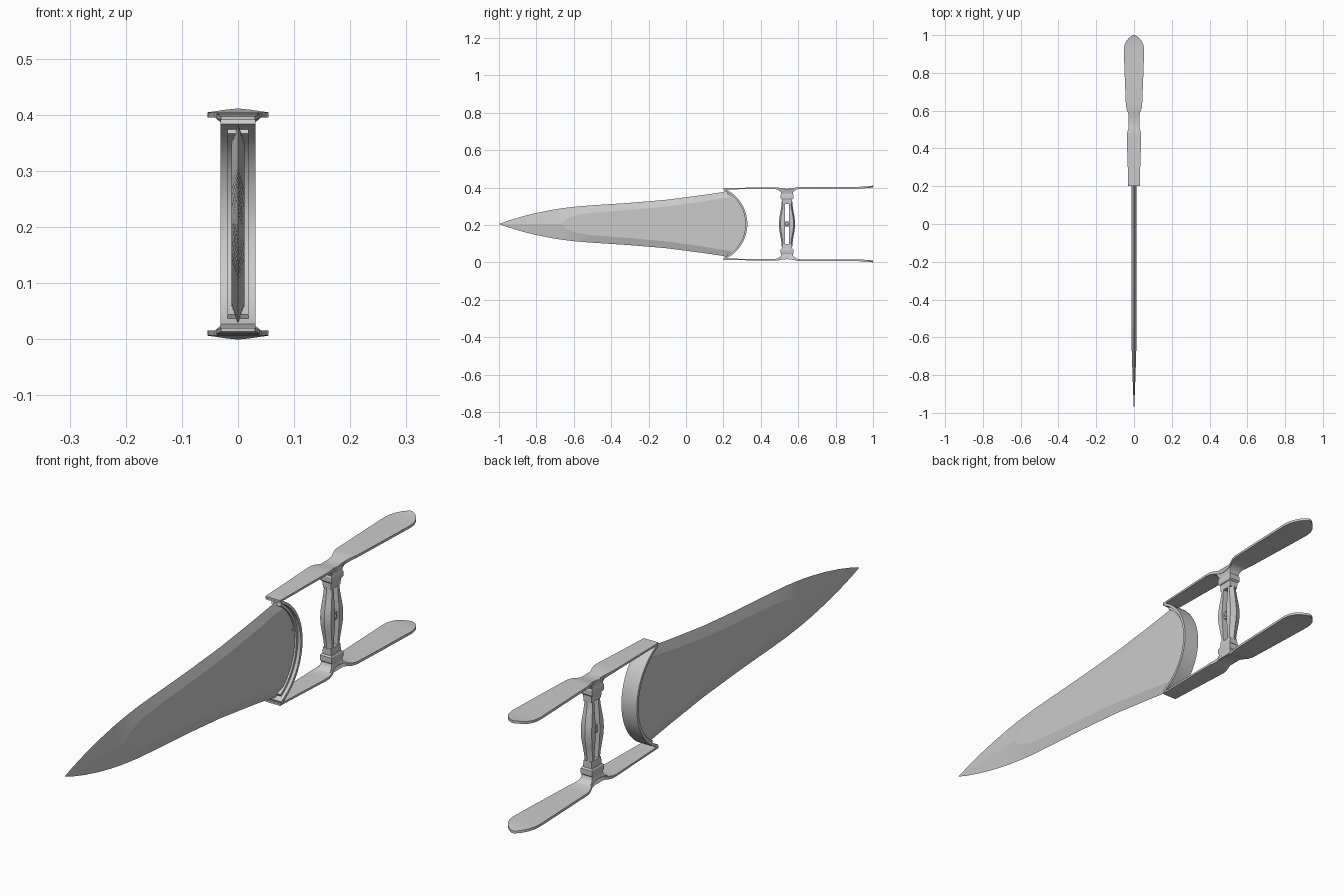
import bpy, bmesh, math

if "Cube" in bpy.data.objects:
    bpy.data.objects.remove(bpy.data.objects["Cube"])

CZ = 0.2055          # mid height, mirror plane of the whole dagger
HY = 0.54            # y of the grip


def loft(name, rings, origin, mirror=(False, False, False), angle=30):
    """Skin equal-length rings of points, cap the ends, optionally mirror about origin."""
    bm = bmesh.new()
    vs = [[bm.verts.new(p) for p in r] for r in rings]
    n = len(rings[0])
    for a, b in zip(vs, vs[1:]):
        for i in range(n):
            j = (i + 1) % n
            bm.faces.new((a[i], a[j], b[j], b[i]))
    bm.faces.new(vs[0])
    bm.faces.new(vs[-1])
    bmesh.ops.remove_doubles(bm, verts=bm.verts, dist=1e-5)
    bmesh.ops.recalc_face_normals(bm, faces=bm.faces)
    me = bpy.data.meshes.new(name)
    bm.to_mesh(me)
    bm.free()
    ob = bpy.data.objects.new(name, me)
    ob.location = origin
    bpy.context.collection.objects.link(ob)
    if any(mirror):
        m = ob.modifiers.new("Mirror", 'MIRROR')
        m.use_axis = mirror
        m.use_mirror_merge = False
    bpy.ops.object.select_all(action='DESELECT')
    ob.select_set(True)
    bpy.context.view_layer.objects.active = ob
    bpy.ops.object.shade_smooth_by_angle(angle=math.radians(angle))
    return ob


# guard arc: circle through the bar roots, bulging towards the grip
R = 0.207
ARC_Y = 0.328 - R


def arc_y(z, r):
    return ARC_Y + math.sqrt(max(r * r - z * z, 0))


# blade: (y, half height, half thickness, flat-face fraction); last ring follows the guard
stations = [(-1.0, 0.0, 0.0, 0), (-0.95, 0.018, 0.002, 0), (-0.88, 0.039, 0.005, 0),
            (-0.8, 0.059, 0.008, 0), (-0.72, 0.075, 0.0105, 0), (-0.67, 0.083, 0.012, 0),
            (-0.64, 0.087, 0.012, 0.3), (-0.58, 0.094, 0.012, 0.52), (-0.5, 0.1, 0.012, 0.6),
            (-0.3, 0.113, 0.012, 0.67), (-0.1, 0.13, 0.012, 0.72), (0.1, 0.156, 0.012, 0.78),
            (0.2, 0.171, 0.012, 0.81), (None, 0.177, 0.012, 0.82)]
rings = []
for y, h, t, s in stations:
    ts = [s * k / 6 for k in range(-6, 7)]
    py = lambda z: arc_y(z, R - 0.008) if y is None else y
    ring = [(0, py(h), -h)] + [(t, py(k * h), k * h) for k in ts]
    ring += [(0, py(h), h)] + [(-t, py(k * h), k * h) for k in reversed(ts)]
    rings.append(ring)
loft("blade", rings, (0, 0, CZ), angle=8)


# guard: crescent strip plus a narrower bead against the blade
def crescent(name, r_out, r_in, w, a_max):
    rings = []
    for i in range(33):
        a = math.radians(-a_max + 2 * a_max * i / 32)
        c, s = math.cos(a), math.sin(a)
        rings.append([(x, ARC_Y + r * c, r * s) for x, r in
                      ((-w, r_in), (w, r_in), (w, r_out), (-w, r_out))])
    loft(name, rings, (0, 0, CZ))


crescent("guard", R, R - 0.01, 0.031, 65)
crescent("guard_bead", R - 0.005, R - 0.019, 0.019, 59)

# side bars: (y, half width, outer z, inner z) relative to mid height
bar = [(0.2, 0.030, 0.192, 0.185), (0.3, 0.033, 0.1935, 0.186), (0.45, 0.038, 0.196, 0.188),
       (0.475, 0.038, 0.196, 0.187), (0.495, 0.033, 0.194, 0.183), (0.515, 0.027, 0.190, 0.177),
       (0.54, 0.025, 0.188, 0.174), (0.565, 0.026, 0.190, 0.177), (0.585, 0.030, 0.194, 0.183),
       (0.605, 0.038, 0.198, 0.188), (0.625, 0.043, 0.199, 0.190), (0.78, 0.049, 0.199, 0.190),
       (0.92, 0.054, 0.199, 0.190), (0.945, 0.051, 0.1995, 0.1905), (0.97, 0.040, 0.201, 0.192),
       (0.985, 0.027, 0.203, 0.194), (0.996, 0.012, 0.2048, 0.196), (1.0, 0.004, 0.2055, 0.1965)]
loft("side_bars", [[(-w, y, b), (w, y, b), (w, y, t), (-w, y, t)] for y, w, t, b in bar],
     (0, 0, CZ), (False, False, True))

# grip slats: two bulging leaves with a ridge on the outside
slats = []
for i in range(-8, 9):
    z = 0.12 * i / 8
    f = 0.5 + 0.5 * math.cos(math.pi * i / 8)
    o, w = 0.029 + 0.014 * f, 0.016 + 0.006 * f
    slats.append([(-w, 0.012, z), (w, 0.012, z), (w, o - 0.008, z),
                  (0, o, z), (-w, o - 0.008, z)])
loft("grip_slats", slats, (0, HY, CZ), (False, True, False))


def block(name, rows):
    loft(name, [[(-x, -y, z), (x, -y, z), (x, y, z), (-x, y, z)] for x, y, z in rows],
         (0, HY, CZ), (False, False, True))


# grip ends: solid neck, collar, then a flare into the bars
block("grip_necks", [(0.016, 0.028, 0.108), (0.018, 0.028, 0.14)])
block("grip_collars", [(0.020, 0.029, 0.132), (0.023, 0.034, 0.137),
                       (0.023, 0.034, 0.155), (0.021, 0.031, 0.16)])
block("grip_flares", [(0.021, 0.030, 0.158), (0.022, 0.032, 0.168), (0.024, 0.038, 0.176),
                      (0.028, 0.050, 0.184), (0.030, 0.060, 0.188)])

# centre spacer and bead between the slats
loft("grip_spacer", [[(-0.012, y, -0.014), (0.012, y, -0.014), (0.012, y, 0.014),
                      (-0.012, y, 0.014)] for y in (-0.015, 0.015)], (0, HY, CZ))
bpy.ops.mesh.primitive_uv_sphere_add(segments=16, ring_count=8, radius=0.012,
                                     location=(0, HY, CZ))
bead = bpy.context.object
bead.name = "grip_bead"
bead.scale = (1.5, 1, 1)
bpy.ops.object.shade_smooth()
